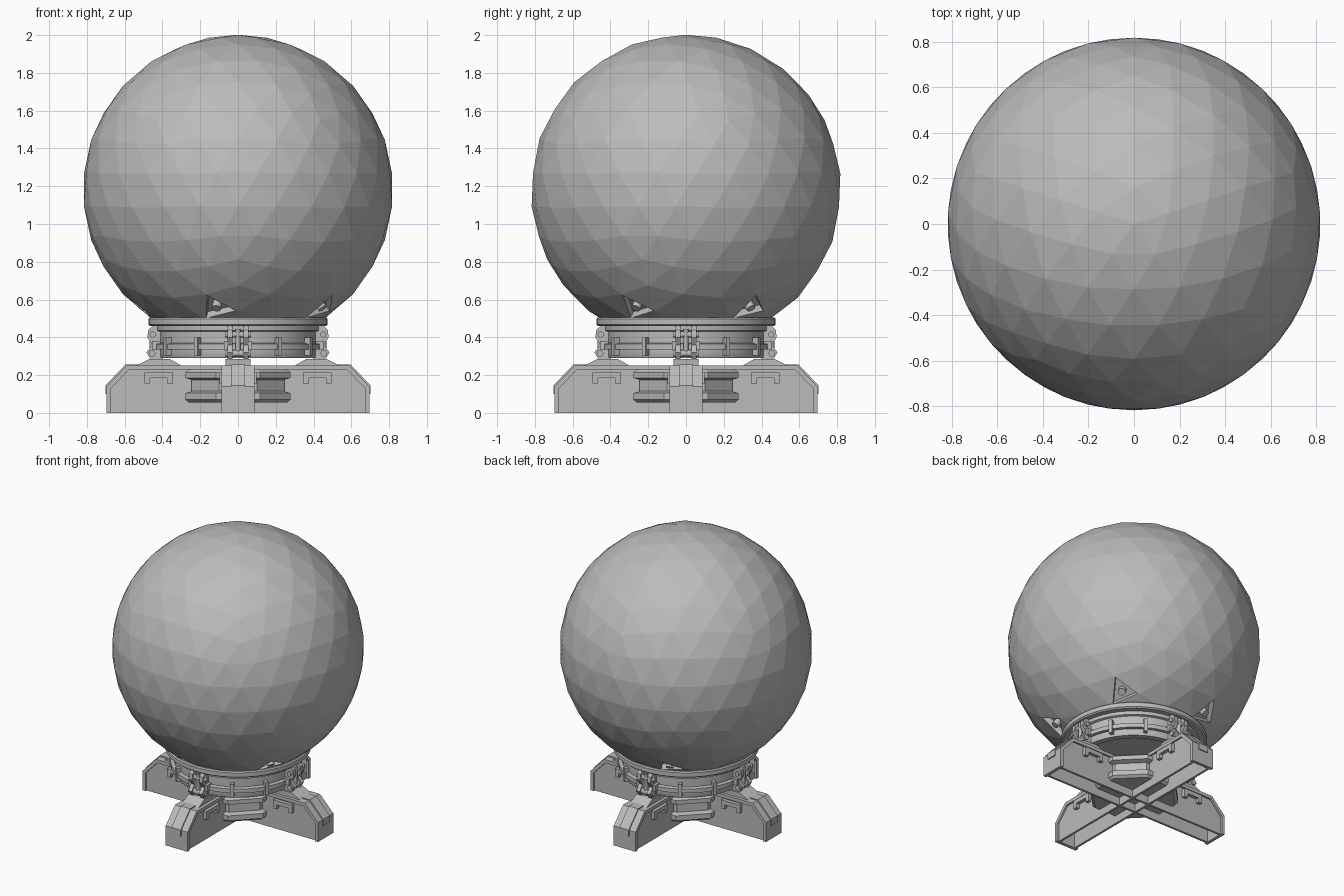
import bpy, bmesh, math
from mathutils import Vector, Matrix

cube = bpy.data.objects.get("Cube")
if cube:
    bpy.data.objects.remove(cube, do_unlink=True)

grey = bpy.data.materials.new("light_grey")
grey.use_nodes = True
GREY = (0.5, 0.5, 0.5, 1)
grey.diffuse_color = GREY
grey.node_tree.nodes["Principled BSDF"].inputs["Base Color"].default_value = GREY


def make(name, bm):
    bmesh.ops.recalc_face_normals(bm, faces=bm.faces)
    mesh = bpy.data.meshes.new(name)
    bm.to_mesh(mesh)
    bm.free()
    mesh.materials.append(grey)
    ob = bpy.data.objects.new(name, mesh)
    bpy.context.collection.objects.link(ob)
    return ob


def prism(name, pts, y0, y1):
    """Extrude an x-z outline from y0 to y1."""
    bm = bmesh.new()
    face = bm.faces.new([bm.verts.new((x, y0, z)) for x, z in pts])
    ext = bmesh.ops.extrude_face_region(bm, geom=[face])["geom"]
    bmesh.ops.translate(bm, vec=(0, y1 - y0, 0),
                        verts=[v for v in ext if isinstance(v, bmesh.types.BMVert)])
    return make(name, bm)


def box(name, x0, x1, y0, y1, z0, z1):
    return prism(name, [(x0, z0), (x1, z0), (x1, z1), (x0, z1)], y0, y1)


def lathe(name, profile, steps, turn=0):
    bm = bmesh.new()
    verts = [bm.verts.new((r, 0, z)) for r, z in profile]
    edges = [bm.edges.new(p) for p in zip(verts, verts[1:])]
    bmesh.ops.spin(bm, geom=verts + edges, cent=(0, 0, 0), axis=(0, 0, 1),
                   angle=math.tau, steps=steps, use_duplicate=False)
    bmesh.ops.remove_doubles(bm, verts=bm.verts, dist=0.0005)
    bmesh.ops.rotate(bm, verts=bm.verts, cent=(0, 0, 0),
                     matrix=Matrix.Rotation(turn, 3, 'Z'))
    return make(name, bm)


def pin(name, x, y, z, radius, length, axis='Y'):
    bm = bmesh.new()
    rot = Matrix.Rotation(math.pi / 2, 4, 'X') if axis == 'Y' else Matrix()
    bmesh.ops.create_cone(bm, cap_ends=True, segments=12, radius1=radius, radius2=radius,
                          depth=length, matrix=Matrix.Translation((x, y, z)) @ rot)
    return make(name, bm)


def around(ob, count):
    for i in range(1, count):
        dup = ob.copy()
        dup.rotation_euler.z = math.tau * i / count
        bpy.context.collection.objects.link(dup)


# Faceted globe, open at the bottom, with five recessed triangular ports
CENTRE, R = Vector((0, 0, 1.18)), 0.822
bm = bmesh.new()
bmesh.ops.create_icosphere(bm, subdivisions=1, radius=1)
bmesh.ops.subdivide_edges(bm, edges=bm.edges[:], cuts=4, use_grid_fill=True)
turn = Matrix.Rotation(math.radians(90), 3, 'Z')
for v in bm.verts:
    v.co = CENTRE + turn @ v.co.normalized() * R
bmesh.ops.bisect_plane(bm, geom=bm.verts[:] + bm.edges[:] + bm.faces[:],
                       plane_co=(0, 0, 0.49), plane_no=(0, 0, -1), clear_outer=True)
ports, lamps = [], []
for i in range(5):
    a = math.radians(-96 + 72 * i)
    aim = Vector((0.53 * math.cos(a), 0.53 * math.sin(a), 0.57))
    face = min(bm.faces, key=lambda f: (f.calc_center_median() - aim).length)
    ports.append(face)
    lamps.append((face.calc_center_median(), face.normal.copy()))
bmesh.ops.inset_individual(bm, faces=ports, thickness=0.012)
bmesh.ops.inset_individual(bm, faces=ports, thickness=0.004, depth=-0.04)
make("globe", bm)
for centre, normal in lamps:
    outward = (centre - CENTRE).normalized()
    bm = bmesh.new()
    bmesh.ops.create_cone(bm, cap_ends=True, segments=12, radius1=0.025, radius2=0.025, depth=0.045,
                          matrix=Matrix.Translation(centre - outward * 0.02)
                          @ outward.to_track_quat('Z', 'Y').to_matrix().to_4x4())
    make("port_lamp", bm)

# Collar ring under the globe
collar = lathe("collar_ring", [
    (0, 0.33), (0.36, 0.33), (0.37, 0.29), (0.41, 0.29), (0.415, 0.3), (0.415, 0.335),
    (0.438, 0.335), (0.438, 0.365), (0.415, 0.37), (0.415, 0.43), (0.43, 0.435),
    (0.43, 0.46), (0.465, 0.46), (0.475, 0.468), (0.475, 0.498), (0.467, 0.505),
    (0.43, 0.505), (0.42, 0.48), (0, 0.48)], 48)
bpy.context.view_layer.objects.active = collar
collar.select_set(True)
bpy.ops.object.shade_smooth_by_angle()
collar.select_set(False)
around(box("collar_clip", 0.4, 0.447, -0.012, 0.012, 0.305, 0.4), 12)

# Eight-sided stacked hub between the legs
k = 1 / math.cos(math.pi / 8)
lathe("hub", [(0, 0.055), (0.26 * k, 0.055), (0.278 * k, 0.07), (0.278 * k, 0.105),
              (0.245 * k, 0.115), (0.245 * k, 0.175), (0.278 * k, 0.185),
              (0.278 * k, 0.215), (0.26 * k, 0.23), (0, 0.23)], 8, math.pi / 8)

# Two crossed hollow beams forming four legs
half = [(0.695, 0), (0.695, 0.14), (0.59, 0.25)]
inner = [(0.672, 0), (0.672, 0.13), (0.58, 0.226)]


def mirrored(pts):
    return pts + [(-x, z) for x, z in reversed(pts)]


parts = [prism("leg_cover", mirrored(half) + mirrored(inner)[::-1], -0.087, 0.087)]
for s in (-1, 1):
    parts.append(prism("leg_side_panel", mirrored(inner), s * 0.058, s * 0.074))
for p in parts:
    dup = p.copy()
    dup.rotation_euler.z = math.pi / 2
    bpy.context.collection.objects.link(dup)

# Raised strip running down each leg end
around(prism("leg_end_strip", [(0.69, 0.1), (0.702, 0.1), (0.702, 0.145), (0.595, 0.257),
                               (0.5, 0.257), (0.5, 0.245), (0.585, 0.245), (0.69, 0.135)],
             -0.037, 0.037), 4)

# Brackets on both sides of each leg
for s in (-1, 1):
    y0, y1 = s * 0.07, s * 0.098
    around(box("side_bracket", 0.345, 0.495, y0, y1, 0.185, 0.215), 4)
    for x in (0.345, 0.465):
        around(box("bracket_tab", x, x + 0.03, y0, y1, 0.155, 0.19), 4)

# Clamps holding the collar on the legs
around(prism("clamp_base", [(0.3, 0.25), (0.54, 0.25), (0.47, 0.285), (0.36, 0.285)],
             -0.065, 0.065), 4)
for s in (-1, 1):
    around(prism("clamp_arm", [(0.4, 0.27), (0.46, 0.28), (0.485, 0.32), (0.455, 0.36),
                               (0.48, 0.4), (0.475, 0.44), (0.45, 0.465), (0.41, 0.465)],
                 s * 0.028, s * 0.055), 4)
    around(box("clamp_lug", 0.41, 0.455, s * 0.05, s * 0.075, 0.335, 0.38), 4)
around(pin("clamp_upper_pin", 0.452, 0, 0.415, 0.016, 0.14), 4)
around(pin("clamp_lower_pin", 0.455, 0, 0.315, 0.018, 0.13), 4)
around(pin("clamp_bolt", 0.455, 0, 0.37, 0.013, 0.15, 'Z'), 4)
